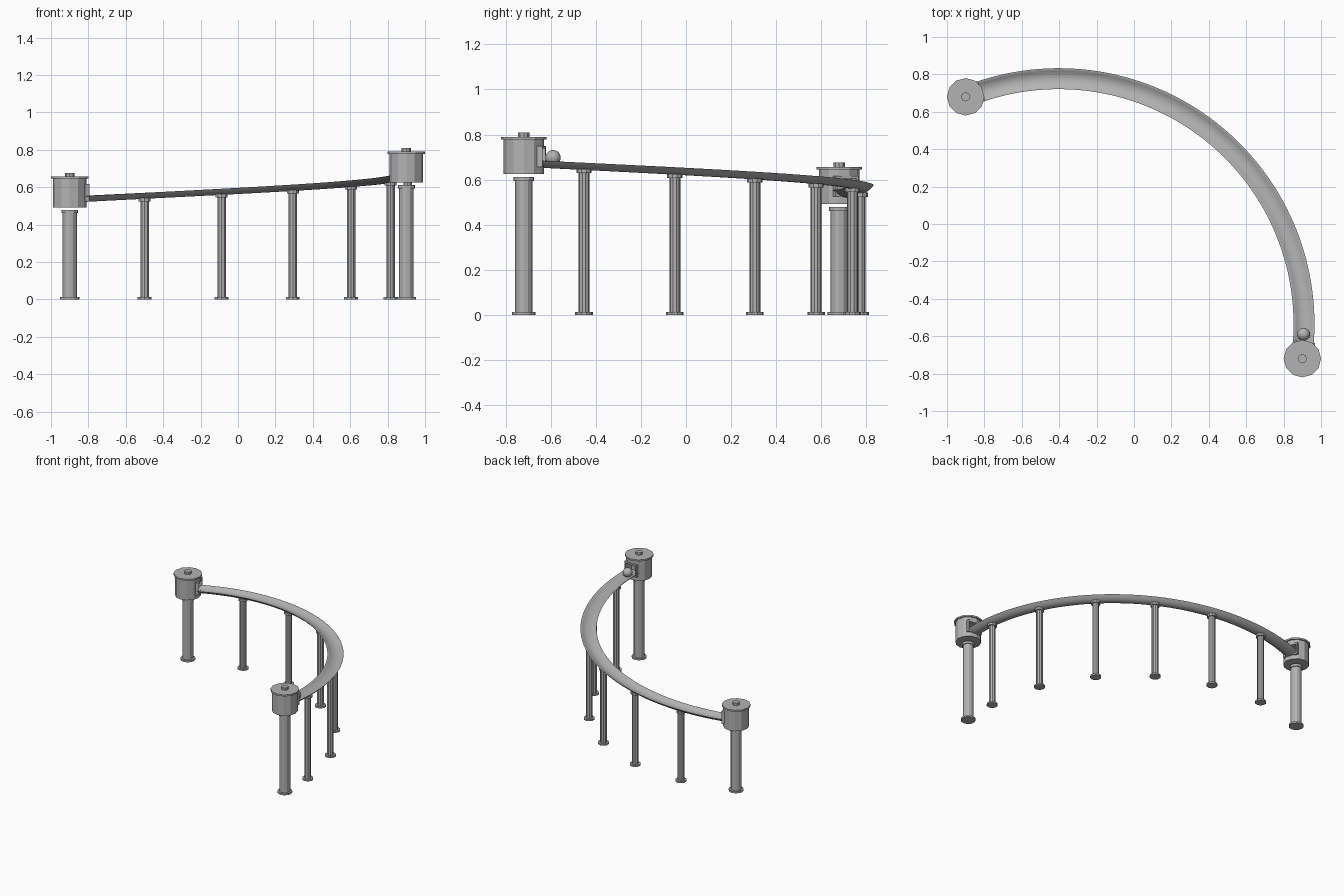
import bpy, bmesh, math
from mathutils import Matrix, Vector

if "Cube" in bpy.data.objects:
    bpy.data.objects.remove(bpy.data.objects["Cube"])

CX, CY, R = -0.403, -0.535, 1.312      # arc centre and radius of the run

grey = bpy.data.materials.new("stone_grey")
grey.diffuse_color = (0.45, 0.45, 0.45, 1)
grey.use_nodes = True
grey.node_tree.nodes["Principled BSDF"].inputs["Base Color"].default_value = grey.diffuse_color


def finish(name, bm, smooth=None):
    me = bpy.data.meshes.new(name)
    bmesh.ops.recalc_face_normals(bm, faces=bm.faces)
    bm.to_mesh(me)
    bm.free()
    ob = bpy.data.objects.new(name, me)
    bpy.context.collection.objects.link(ob)
    me.materials.append(grey)
    if smooth:
        bpy.context.view_layer.objects.active = ob
        ob.select_set(True)
        bpy.ops.object.shade_smooth_by_angle(angle=math.radians(smooth))
        ob.select_set(False)
    return ob


def disc(bm, x, y, z0, z1, r, n=12):
    bmesh.ops.create_cone(bm, cap_ends=True, segments=n, radius1=r, radius2=r, depth=z1 - z0,
                          matrix=Matrix.Translation((x, y, (z0 + z1) / 2)))


def box(bm, frame, lo, hi):
    lo, hi = Vector(lo), Vector(hi)
    m = frame @ Matrix.Translation((lo + hi) / 2) @ Matrix.Diagonal((*(hi - lo), 1))
    bmesh.ops.create_cube(bm, size=1, matrix=m)


def on_arc(deg, r=R):
    a = math.radians(deg)
    return CX + r * math.cos(a), CY + r * math.sin(a)


def track_bottom(deg):
    return 0.647 - 0.00116 * deg


def pillar(name, x, y, top, r, r_base, r_cap, n):
    bm = bmesh.new()
    disc(bm, x, y, 0, 0.012, r_base, n)
    disc(bm, x, y, 0.012, top - 0.018, r, n)
    disc(bm, x, y, top - 0.018, top, r_cap, n)
    finish(name, bm)


# Curved sloping trough: crescent-shaped shell swept along the arc
bm = bmesh.new()
HALF, N, STEPS = 0.056, 10, 64
section = []
for i in range(N + 1):                 # underside
    u = -1 + 2 * i / N
    section.append((HALF * u, 0.032 * u * u))
for i in range(N + 1):                 # running surface
    u = 1 - 2 * i / N
    section.append(((HALF - 0.006) * u, 0.013 + 0.019 * u * u))
rings = []
for s in range(STEPS + 1):
    deg = -5 + 114 * s / STEPS
    rings.append([bm.verts.new((*on_arc(deg, R + w), track_bottom(deg) + h)) for w, h in section])
K = len(section)
for a, b in zip(rings, rings[1:]):
    for i in range(K):
        j = (i + 1) % K
        bm.faces.new((a[i], a[j], b[j], b[i]))
for ring in (rings[0], rings[-1]):     # end caps in strips
    for i in range(N):
        bm.faces.new((ring[i], ring[i + 1], ring[K - 2 - i], ring[K - 1 - i]))
finish("track", bm, 40)

# Slim supports under the track
for i in range(6):
    deg = 3.6 + 18.12 * i
    pillar(f"support_{i + 1}", *on_arc(deg), track_bottom(deg) + 0.004, 0.024, 0.039, 0.034, 10)

# End stations: thick pillar, drum with doorway, lid and knob
for side, x, y, z, sign in (("lower", -0.9, 0.68, 0.492, -1), ("upper", 0.9, -0.72, 0.625, 1)):
    pillar(f"{side}_pillar", x, y, z - 0.013, 0.038, 0.052, 0.045, 12)

    bm = bmesh.new()
    disc(bm, x, y, z, z + 0.153, 0.09)
    drum = finish(f"{side}_drum", bm)

    # local frame: X points along the track away from the station
    a = math.atan2(y - CY, x - CX) + sign * math.pi / 2
    frame = Matrix.Translation((x, y, z)) @ Matrix.Rotation(a, 4, 'Z')
    bm = bmesh.new()
    box(bm, frame, (0.03, -0.045, 0.045), (0.2, 0.045, 0.112))
    cutter = finish(f"{side}_doorway_cutter", bm)
    cutter.hide_render = True
    cutter.hide_viewport = True
    mod = drum.modifiers.new("doorway", 'BOOLEAN')
    mod.operation = 'DIFFERENCE'
    mod.solver = 'EXACT'
    mod.object = cutter

    bm = bmesh.new()
    for s in (-1, 1):
        lo, hi = sorted((s * 0.045, s * 0.056))
        box(bm, frame, (0.05, lo, 0.032), (0.091, hi, 0.125))
    box(bm, frame, (0.06, -0.045, 0.112), (0.091, 0.045, 0.125))
    box(bm, frame, (0.06, -0.045, 0.032), (0.091, 0.045, 0.045))
    finish(f"{side}_door_frame", bm)

    bm = bmesh.new()
    disc(bm, x, y, z + 0.153, z + 0.165, 0.1)
    finish(f"{side}_lid", bm)
    bm = bmesh.new()
    disc(bm, x, y, z + 0.165, z + 0.184, 0.025, 8)
    finish(f"{side}_knob", bm)

# Ball resting in the trough at the high end
bm = bmesh.new()
bmesh.ops.create_uvsphere(bm, u_segments=24, v_segments=14, radius=0.034,
                          matrix=Matrix.Translation((0.907, -0.59, 0.697)))
finish("ball", bm, 40)
